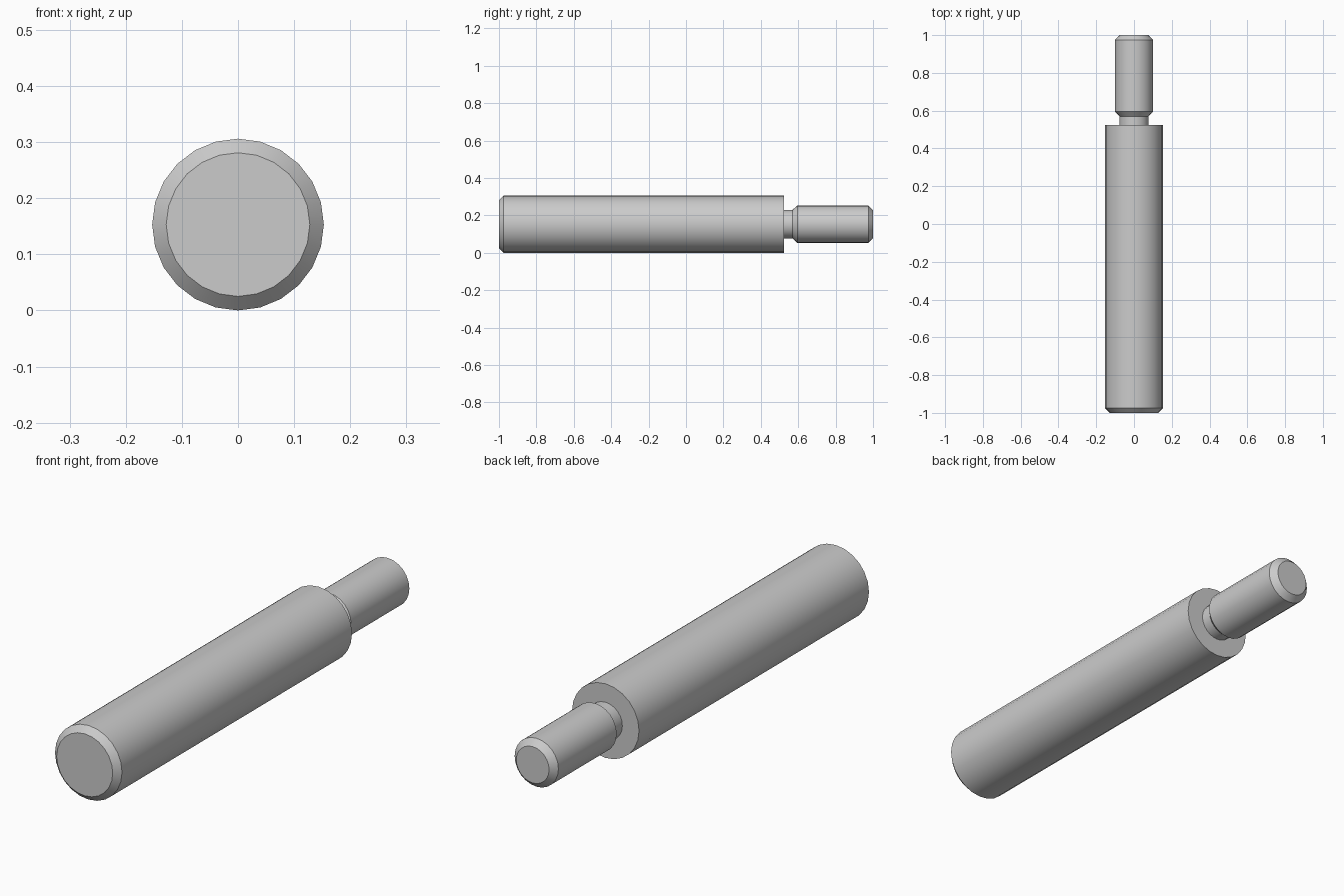
import bpy, bmesh, math

if "Cube" in bpy.data.objects:
    bpy.data.objects.remove(bpy.data.objects["Cube"])

SIDES = 24
AXIS_Z = 0.153

steel = bpy.data.materials.new("steel grey")
steel.diffuse_color = (0.6, 0.6, 0.6, 1)
steel.use_nodes = True
steel.node_tree.nodes["Principled BSDF"].inputs["Base Color"].default_value = steel.diffuse_color


def turned_part(name, profile):
    """Revolve (y, radius) pairs about the long axis and cap both ends."""
    bm = bmesh.new()
    rings = []
    for y, r in profile:
        ring = []
        for i in range(SIDES):
            a = 2 * math.pi * i / SIDES
            ring.append(bm.verts.new((r * math.sin(a), y, AXIS_Z + r * math.cos(a))))
        rings.append(ring)
    for a, b in zip(rings, rings[1:]):
        for i in range(SIDES):
            j = (i + 1) % SIDES
            bm.faces.new((a[i], a[j], b[j], b[i]))
    bm.faces.new(rings[0])
    bm.faces.new(rings[-1])
    bmesh.ops.recalc_face_normals(bm, faces=bm.faces[:])
    mesh = bpy.data.meshes.new(name)
    bm.to_mesh(mesh)
    bm.free()
    mesh.materials.append(steel)
    obj = bpy.data.objects.new(name, mesh)
    bpy.context.collection.objects.link(obj)
    # Smooth round walls, sharp chamfers and shoulders
    bpy.ops.object.select_all(action='DESELECT')
    obj.select_set(True)
    bpy.context.view_layer.objects.active = obj
    bpy.ops.object.shade_smooth_by_angle(angle=math.radians(30))
    return obj


# One turned pin: chamfered handle, shoulder, undercut neck, chamfered tip
turned_part("stepped_pin", [
    (-1.0, 0.128), (-0.975, 0.153), (0.525, 0.153),
    (0.525, 0.077), (0.57, 0.077), (0.595, 0.10),
    (0.975, 0.10), (1.0, 0.075),
])
